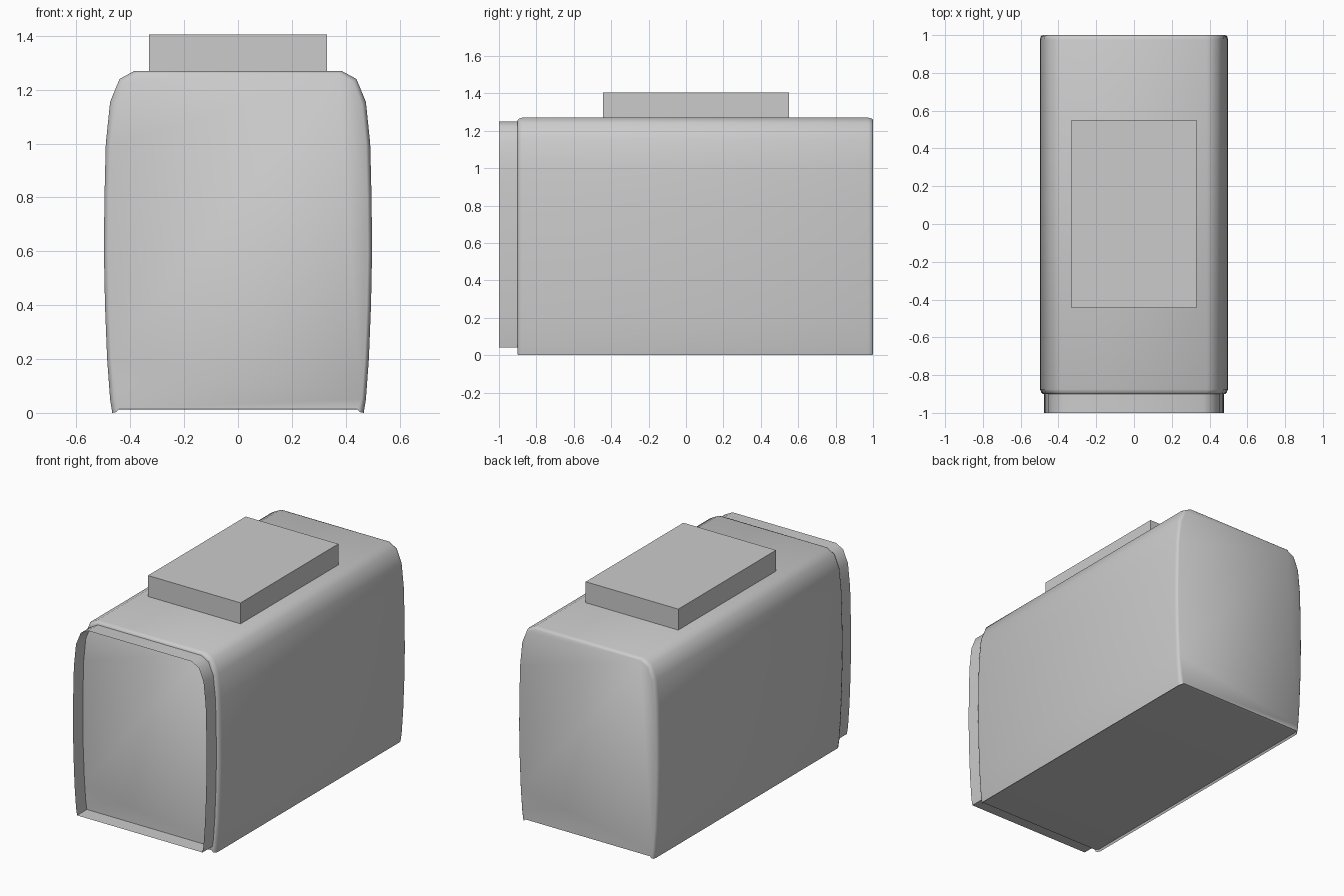
import bpy
import bmesh

if "Cube" in bpy.data.objects:
    bpy.data.objects.remove(bpy.data.objects["Cube"])

grey = bpy.data.materials.new("plain grey")
grey.use_nodes = True
colour = (0.6, 0.6, 0.6, 1)
grey.diffuse_color = colour
grey.node_tree.nodes["Principled BSDF"].inputs["Base Color"].default_value = colour

# Right half of the cross-section, bottom to top
SIDE = [(0.467, 0.0), (0.475, 0.05), (0.486, 0.2), (0.494, 0.4), (0.498, 0.6),
        (0.496, 0.8), (0.491, 1.0), (0.475, 1.155), (0.44, 1.24), (0.385, 1.27)]
LIP = [(0.458, 0.012)]


def mirrored(half):
    return half + [(-x, z) for x, z in reversed(half)]


def loft(name, half, rings, caps):
    """Join scaled copies of a cross-section; ring = (y, x scale, z scale, z shift)."""
    bm = bmesh.new()
    loops = [[bm.verts.new((x * sx, y, z * sz + dz)) for x, z in mirrored(half)]
             for y, sx, sz, dz in rings]
    n = len(loops[0])
    for a, b in zip(loops, loops[1:]):
        for i in range(n):
            j = (i + 1) % n
            bm.faces.new((a[i], a[j], b[j], b[i]))
    if caps:
        bm.faces.new(loops[0][::-1])
        bm.faces.new(loops[-1])
    bmesh.ops.recalc_face_normals(bm, faces=bm.faces)
    mesh = bpy.data.meshes.new(name)
    bm.to_mesh(mesh)
    bm.free()
    mesh.materials.append(grey)
    obj = bpy.data.objects.new(name, mesh)
    bpy.context.collection.objects.link(obj)
    bpy.ops.object.select_all(action="DESELECT")
    obj.select_set(True)
    bpy.context.view_layer.objects.active = obj
    bpy.ops.object.shade_smooth_by_angle(angle=0.87)
    return obj


# Main housing with softened ends
loft("housing", LIP + SIDE,
     [(-0.9, 0.968, 0.988, 0.003), (-0.893, 0.985, 0.995, 0.001), (-0.875, 1, 1, 0),
      (0.975, 1, 1, 0), (0.993, 0.992, 0.995, 0.001), (1.0, 0.972, 0.988, 0.003)], True)

# Open thin-walled collar around the front panel
loft("front_collar", SIDE, [(-1.0, 0.957, 0.953, 0.04), (-0.89, 0.957, 0.953, 0.04)], False)

# Raised block on the roof
bpy.ops.mesh.primitive_cube_add(size=1, location=(0, 0.0525, 1.3325))
block = bpy.context.object
block.name = "top_block"
block.scale = (0.66, 0.995, 0.145)
block.data.materials.append(grey)
